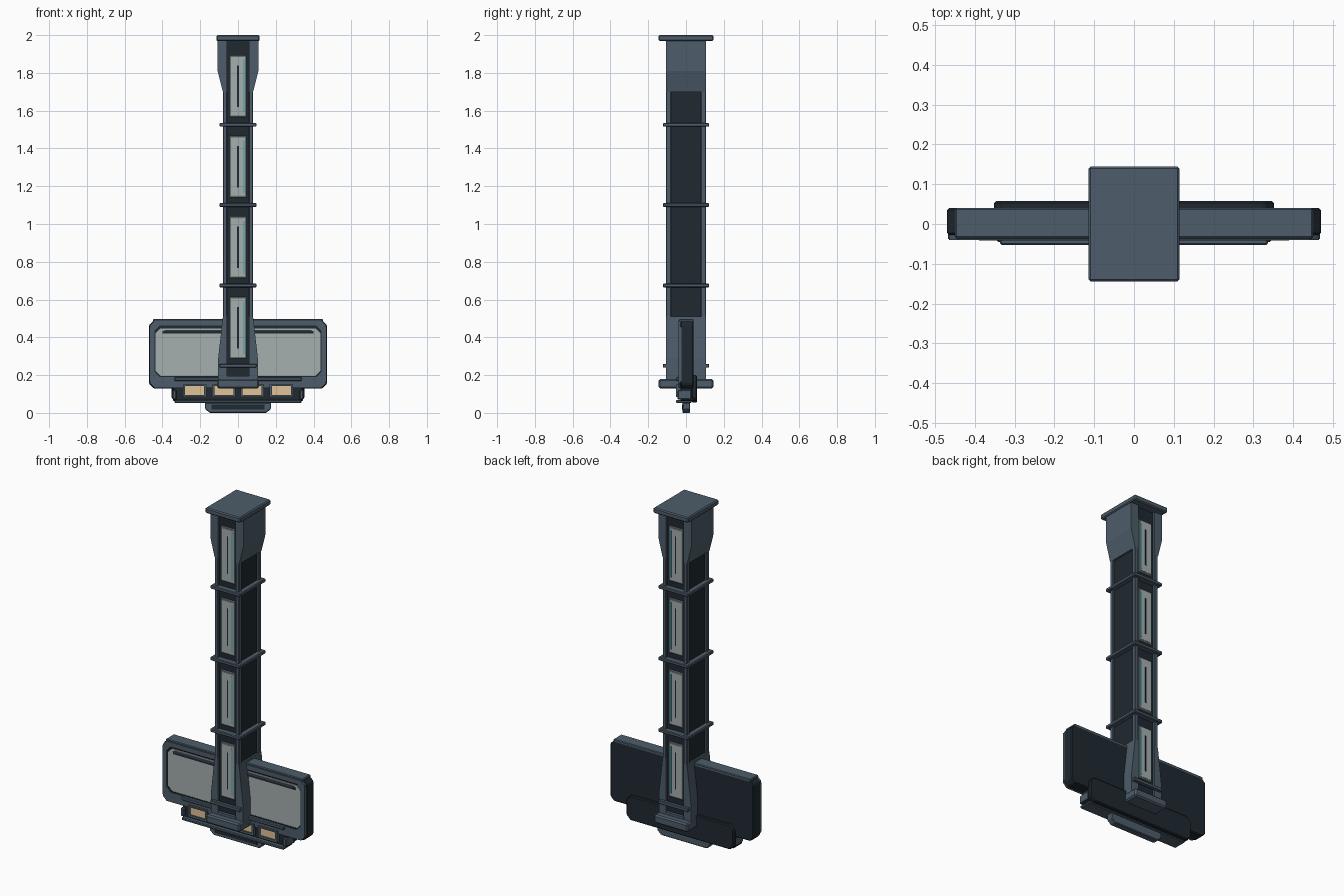
import bpy, bmesh

if "Cube" in bpy.data.objects:
    bpy.data.objects.remove(bpy.data.objects["Cube"])


def material(name, rgb):
    m = bpy.data.materials.new(name)
    m.diffuse_color = (*rgb, 1)
    m.use_nodes = True
    m.node_tree.nodes["Principled BSDF"].inputs["Base Color"].default_value = m.diffuse_color
    return m


STEEL = material("steel", (0.075, 0.11, 0.145))
DARK = material("dark_metal", (0.014, 0.022, 0.03))
PANE = material("pale_pane", (0.38, 0.43, 0.43))
EDGE = material("pane_edge", (0.22, 0.26, 0.26))
CYAN = material("cyan_glow", (0.04, 0.36, 0.42))
AMBER = material("amber_glow", (0.76, 0.55, 0.31))


def finish(bm, name, mat, bevel=0):
    bmesh.ops.recalc_face_normals(bm, faces=bm.faces)
    me = bpy.data.meshes.new(name)
    bm.to_mesh(me)
    bm.free()
    me.materials.append(mat)
    ob = bpy.data.objects.new(name, me)
    bpy.context.collection.objects.link(ob)
    if bevel:
        mod = ob.modifiers.new("bevel", 'BEVEL')
        mod.width, mod.segments = bevel, 1
    return ob


def prism(name, pts, y0, y1, mat, bevel=0):
    """Extrude an x/z outline along y."""
    bm = bmesh.new()
    f = bm.faces.new([bm.verts.new((x, y0, z)) for x, z in pts])
    ext = bmesh.ops.extrude_face_region(bm, geom=[f])
    moved = [v for v in ext["geom"] if isinstance(v, bmesh.types.BMVert)]
    bmesh.ops.translate(bm, verts=moved, vec=(0, y1 - y0, 0))
    return finish(bm, name, mat, bevel)


def box(name, x, y, z, mat, bevel=0):
    return prism(name, [(x[0], z[0]), (x[1], z[0]), (x[1], z[1]), (x[0], z[1])],
                 min(y), max(y), mat, bevel)


def octagon(hx, z0, z1, c):
    return [(-hx + c, z0), (hx - c, z0), (hx, z0 + c), (hx, z1 - c),
            (hx - c, z1), (-hx + c, z1), (-hx, z1 - c), (-hx, z0 + c)]


def frame(name, outer, inner, y0, y1, mat):
    """Closed border between two matching outlines."""
    bm = bmesh.new()
    loops = [[bm.verts.new((x, y, z)) for x, z in o]
             for o, y in ((outer, y0), (inner, y0), (inner, y1), (outer, y1))]
    n = len(outer)
    for k in range(4):
        a, b = loops[k], loops[(k + 1) % 4]
        for i in range(n):
            j = (i + 1) % n
            bm.faces.new((a[i], a[j], b[j], b[i]))
    return finish(bm, name, mat)


# Column: dark core, corner rails and flared ends
box("column_core", (-.07, .07), (-.09, .09), (.15, 1.97), DARK)
top_flare = [(.057, 1.70), (.08, 1.70), (.108, 1.81), (.108, 1.97), (.057, 1.97)]
base_flare = [(.057, .15), (.105, .15), (.105, .29), (.08, .51), (.057, .51)]
for s in (-1, 1):
    for t in (-1, 1):
        box("corner_rail", sorted((s * .057, s * .08)), (t * .08, t * .105),
            (.5, 1.71), STEEL, .003)
    for name, pts in (("top_flare", top_flare), ("base_flare", base_flare)):
        prism(name, [(s * x, z) for x, z in pts], -.105, .105, STEEL)

# Caps and collars
box("top_cap", (-.115, .115), (-.145, .145), (1.968, 2.0), STEEL, .006)
box("base_block", (-.11, .11), (-.145, .145), (.13, .18), STEEL, .008)
for z in (.675, 1.10, 1.525):
    box("collar", (-.098, .098), (-.122, .122), (z - .01, z + .01), STEEL, .004)

# Window panels and base trim on the front and back of the column
for t in (-1, 1):
    for zc in (.45, .877, 1.303, 1.73):
        box("window_border", (-.046, .046), (t * .088, t * .096), (zc - .163, zc + .163), EDGE, .003)
        box("window_pane", (-.038, .038), (t * .09, t * .098), (zc - .153, zc + .153), PANE)
        box("window_slot", (-.004, .004), (t * .09, t * .0995), (zc - .11, zc + .11), DARK)
        box("window_glow", (.028, .034), (t * .09, t * .1), (zc - .14, zc + .14), CYAN)
    box("base_trim", (-.098, .098), (t * .1, t * .122), (.24, .26), STEEL, .003)
    box("base_panel", (-.06, .06), (t * .08, t * .107), (.175, .195), STEEL)

# Sign board
prism("sign_back", octagon(.47, .13, .488, .022), -.028, .04, DARK, .005)
frame("sign_frame", octagon(.465, .133, .488, .024), octagon(.442, .19, .462, .028),
      -.04, -.02, STEEL)
box("sign_top_strip", (-.45, .45), (-.036, .04), (.478, .497), STEEL, .004)
frame("sign_pane_border", octagon(.443, .189, .463, .028), octagon(.436, .196, .456, .026),
      -.035, -.02, DARK)
prism("sign_pane", octagon(.436, .196, .448, .026), -.033, -.02, PANE)
box("sign_pane_slot", (-.40, .40), (-.037, -.03), (.42, .434), DARK)
box("sign_upper_lip", (-.39, .39), (-.041, -.03), (.434, .44), STEEL)
for s in (-1, 1):
    box("sign_end_trim", sorted((s * .455, s * .468)), (-.038, -.02), (.165, .455), STEEL)
box("sign_shelf", (-.337, .337), (-.053, -.03), (.17, .19), STEEL, .004)

# Lamp housing below the sign
box("lamp_housing", (-.345, .345), (-.03, .045), (.062, .15), DARK, .006)
prism("back_cover", octagon(.352, .055, .20, .025), .03, .058, DARK, .005)
box("lamp_lip", (-.335, .335), (-.053, .03), (.052, .068), STEEL, .004)
for x in (-.23, -.075, .075, .23):
    frame("lamp_frame", [(x - .062, .083), (x + .062, .083), (x + .062, .15), (x - .062, .15)],
          [(x - .05, .096), (x + .05, .096), (x + .05, .142), (x - .05, .142)],
          -.052, -.025, STEEL)
    box("lamp", (x - .05, x + .05), (-.044, -.025), (.096, .142), AMBER)
for s in (-1, 1):
    box("housing_end", sorted((s * .325, s * .347)), (-.045, .03), (.07, .12), STEEL, .005)

# Bottom foot
foot = [(-.15, 0), (.15, 0), (.175, .022), (.175, .055), (-.175, .055), (-.175, .022)]
prism("bottom_foot", foot, -.018, .022, STEEL, .004)
box("foot_inset", (-.14, .14), (-.021, -.01), (.018, .045), DARK)
